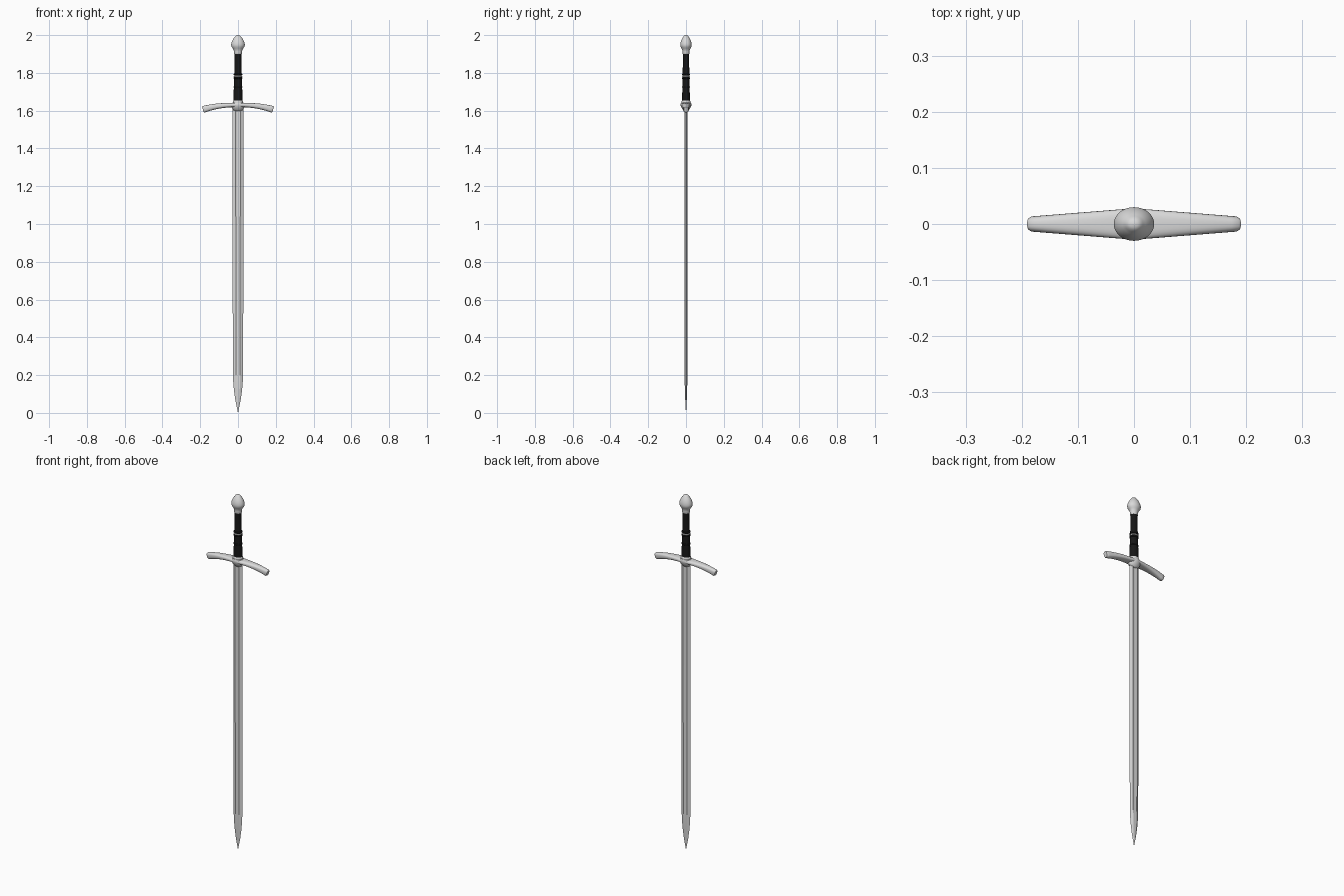
import bpy, bmesh, math
from mathutils import Vector

if "Cube" in bpy.data.objects:
    bpy.data.objects.remove(bpy.data.objects["Cube"])


def mat(name, rgb):
    m = bpy.data.materials.new(name)
    m.diffuse_color = (*rgb, 1)
    m.use_nodes = True
    m.node_tree.nodes["Principled BSDF"].inputs["Base Color"].default_value = m.diffuse_color
    return m


STEEL = mat("polished steel", (0.7, 0.7, 0.7))
LEATHER = mat("black leather", (0.008, 0.008, 0.008))


def loft(name, rings, material, angle=35):
    """Skin a list of equal-length rings of points and cap both ends."""
    bm = bmesh.new()
    vs = [[bm.verts.new(p) for p in r] for r in rings]
    n = len(vs[0])
    for a, b in zip(vs, vs[1:]):
        for i in range(n):
            j = (i + 1) % n
            bm.faces.new((a[i], a[j], b[j], b[i]))
    bm.faces.new(vs[0][::-1])
    bm.faces.new(vs[-1])
    bmesh.ops.remove_doubles(bm, verts=bm.verts, dist=1e-5)
    bmesh.ops.recalc_face_normals(bm, faces=bm.faces)
    me = bpy.data.meshes.new(name)
    bm.to_mesh(me)
    bm.free()
    me.materials.append(material)
    ob = bpy.data.objects.new(name, me)
    bpy.context.collection.objects.link(ob)
    bpy.ops.object.select_all(action='DESELECT')
    bpy.context.view_layer.objects.active = ob
    ob.select_set(True)
    bpy.ops.object.shade_smooth_by_angle(angle=math.radians(angle))
    return ob


def turned(name, profile, material, n=32, angle=35):
    """Elliptical lathe; profile rows are (x radius, y radius, z)."""
    rings = [[(rx * math.cos(2 * math.pi * i / n), ry * math.sin(2 * math.pi * i / n), z)
              for i in range(n)] for rx, ry, z in profile]
    return loft(name, rings, material, angle)


# Blade: bevelled edges, shallow central fuller, tapered point
def blade_ring(z, w, t, fuller):
    quarter = [(w, 0), (w * 0.42, t), (w * 0.28, t * (1 - 0.3 * fuller)), (0, t * (1 - 0.4 * fuller))]
    half = quarter + [(-x, y) for x, y in quarter[-2::-1]]
    return [(x, y, z) for x, y in half + [(x, -y) for x, y in half[-2:0:-1]]]


stations = [(0.0, 0.0005, 0.0005, 0), (0.03, 0.0065, 0.002, 0), (0.07, 0.0145, 0.004, 0),
            (0.12, 0.0215, 0.006, 0), (0.16, 0.025, 0.007, 0), (0.2, 0.027, 0.0075, 0.3),
            (0.26, 0.0275, 0.0075, 1), (1.62, 0.029, 0.008, 1)]
loft("blade", [blade_ring(*s) for s in stations], STEEL, 12)


# Crossguard: drooping arms, flaring in height and thinning in depth
def guard_ring(x, shrink=1.0, n=24):
    u = min(abs(x) / 0.183, 1.05)
    s = 1 if x >= 0 else -1
    z = 1.63 - 0.023 * u ** 2.4
    slope = -s * 0.30 * u ** 1.4
    tan = Vector((1, 0, slope)).normalized()
    up = Vector((-tan.z, 0, tan.x))
    h = (0.011 + 0.007 * u ** 1.5) * shrink
    d = (0.028 - 0.0145 * u) * shrink
    c = Vector((x, 0, z))
    ring = []
    for i in range(n):
        a = 2 * math.pi * i / n
        ca, sa = math.cos(a), math.sin(a)
        # softened box section
        y = d * math.copysign(abs(ca) ** 0.75, ca)
        v = h * math.copysign(abs(sa) ** 0.75, sa)
        ring.append(c + up * v + Vector((0, y, 0)))
    return ring


xs = [-0.181 + 0.362 * i / 32 for i in range(33)]
rings = [guard_ring(-0.186, 0.82)] + [guard_ring(x) for x in xs] + [guard_ring(0.186, 0.82)]
loft("crossguard", rings, STEEL, 40)

# Swelling block in the middle of the guard
turned("guard_block", [(0.012, 0.010, 1.597), (0.024, 0.015, 1.602), (0.031, 0.022, 1.612),
                       (0.036, 0.028, 1.625), (0.034, 0.029, 1.635), (0.028, 0.025, 1.643)], STEEL, angle=50)

# Collar between guard and grip
turned("grip_collar", [(0.024, 0.022, 1.638), (0.027, 0.024, 1.643), (0.027, 0.024, 1.649),
                       (0.023, 0.020, 1.656)], STEEL)

# Leather grip: lower and upper halves, each tapering upward
turned("lower_grip", [(0.024, 0.021, 1.65), (0.0235, 0.020, 1.69), (0.0215, 0.019, 1.735),
                      (0.021, 0.018, 1.778)], LEATHER)
turned("upper_grip", [(0.020, 0.018, 1.778), (0.019, 0.017, 1.84), (0.0175, 0.016, 1.905)], LEATHER)


# Bands around the grip
def band(name, z, r, h, material):
    turned(name, [(r - 0.003, r - 0.005, z - h), (r, r - 0.002, z - h * 0.5),
                  (r, r - 0.002, z + h * 0.5), (r - 0.003, r - 0.005, z + h)], material, angle=60)


band("middle_steel_band", 1.782, 0.0225, 0.004, STEEL)
for i, z in enumerate((1.725, 1.772, 1.792)):
    band(f"leather_cord_{i + 1}", z, 0.0235, 0.004, LEATHER)

# Acorn-shaped pommel with a small rounded cap
turned("pommel", [(0.019, 0.017, 1.899), (0.0215, 0.019, 1.903), (0.021, 0.0185, 1.912),
                  (0.023, 0.020, 1.921), (0.028, 0.024, 1.930), (0.0335, 0.028, 1.937),
                  (0.036, 0.030, 1.945), (0.036, 0.030, 1.953), (0.033, 0.028, 1.964),
                  (0.028, 0.024, 1.975), (0.021, 0.018, 1.986), (0.016, 0.014, 1.991),
                  (0.013, 0.011, 1.996), (0.007, 0.006, 1.999), (0.001, 0.001, 2.0)], STEEL, angle=50)
